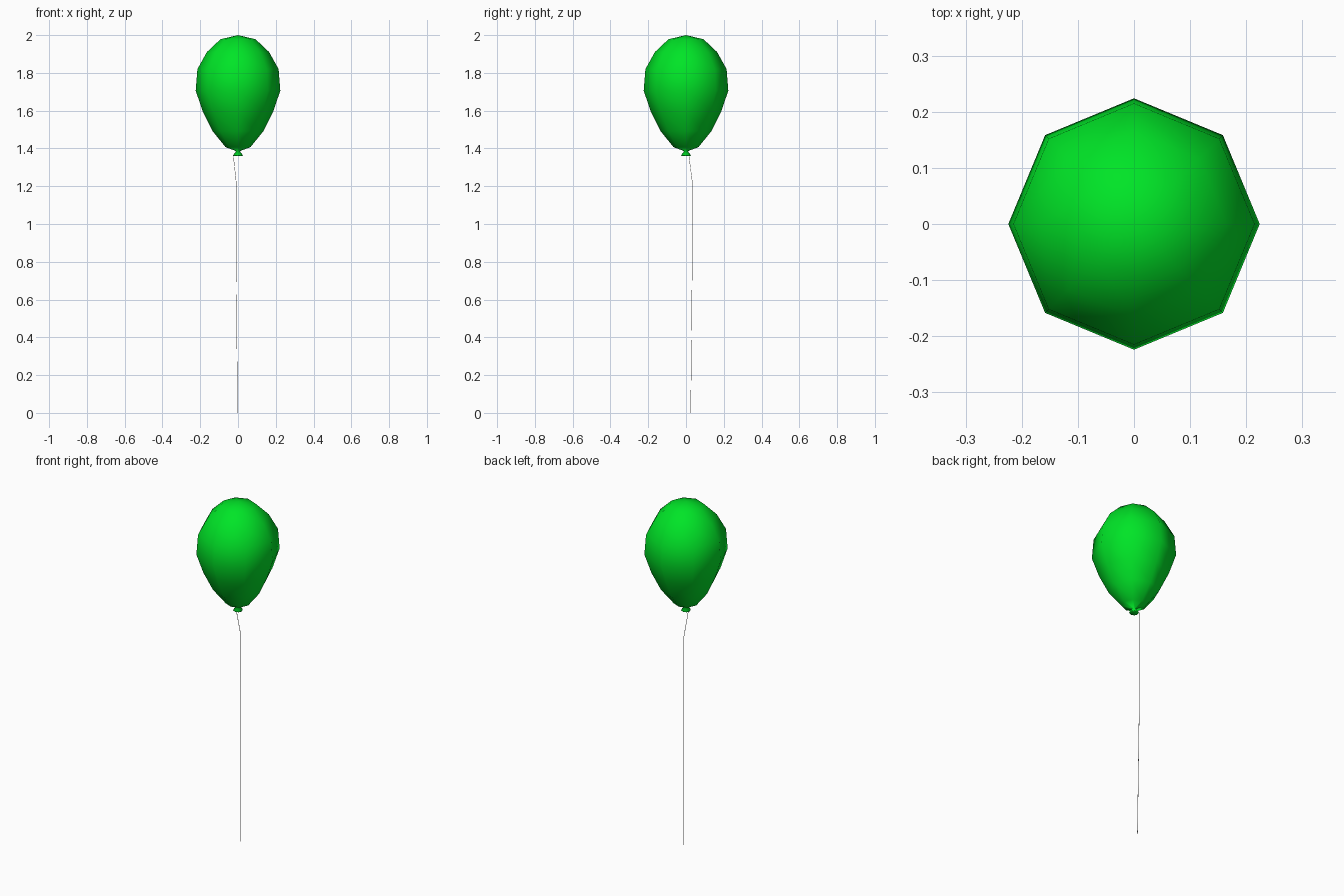
import bpy, bmesh, math

if "Cube" in bpy.data.objects:
    bpy.data.objects.remove(bpy.data.objects["Cube"])


def material(name, rgb):
    m = bpy.data.materials.new(name)
    m.diffuse_color = (*rgb, 1)
    m.use_nodes = True
    m.node_tree.nodes["Principled BSDF"].inputs["Base Color"].default_value = m.diffuse_color
    return m


green = material("balloon green", (0.0, 0.78, 0.02))
white = material("string white", (0.8, 0.8, 0.8))


def lathe(name, profile, sides, mat):
    """Revolve (radius, z) points about z; zero radius makes a pole."""
    bm = bmesh.new()
    rings = []
    for r, z in profile:
        if r == 0:
            rings.append([bm.verts.new((0, 0, z))] * sides)
        else:
            rings.append([bm.verts.new((r * math.cos(math.tau * i / sides),
                                        r * math.sin(math.tau * i / sides), z))
                          for i in range(sides)])
    for a, b in zip(rings, rings[1:]):
        for i in range(sides):
            j = (i + 1) % sides
            bm.faces.new(list(dict.fromkeys((a[i], a[j], b[j], b[i]))))
    bmesh.ops.recalc_face_normals(bm, faces=bm.faces)
    me = bpy.data.meshes.new(name)
    bm.to_mesh(me)
    bm.free()
    me.materials.append(mat)
    me.shade_smooth()
    ob = bpy.data.objects.new(name, me)
    bpy.context.collection.objects.link(ob)
    return ob


# Inflated eight-sided body, narrowing to a neck and flared tied end
lathe("balloon_body", [(0, 2.0), (0.093, 1.978), (0.165, 1.91), (0.215, 1.82),
                       (0.224, 1.705), (0.186, 1.595), (0.135, 1.492),
                       (0.066, 1.407), (0.010, 1.386),
                       (0.026, 1.364), (0.024, 1.36), (0, 1.366)], 8, green)

# Thin hanging string
curve = bpy.data.curves.new("string", 'CURVE')
curve.dimensions = '3D'
curve.bevel_depth = 0.0014
curve.bevel_resolution = 0
curve.use_fill_caps = True
path = [(-0.025, 0.015, 1.365), (-0.010, 0.033, 1.225), (-0.009, 0.033, 0.8),
        (-0.006, 0.029, 0.4), (-0.003, 0.025, 0.0)]
spline = curve.splines.new('POLY')
spline.points.add(len(path) - 1)
for p, co in zip(spline.points, path):
    p.co = (*co, 1)
curve.materials.append(white)
bpy.context.collection.objects.link(bpy.data.objects.new("string", curve))
